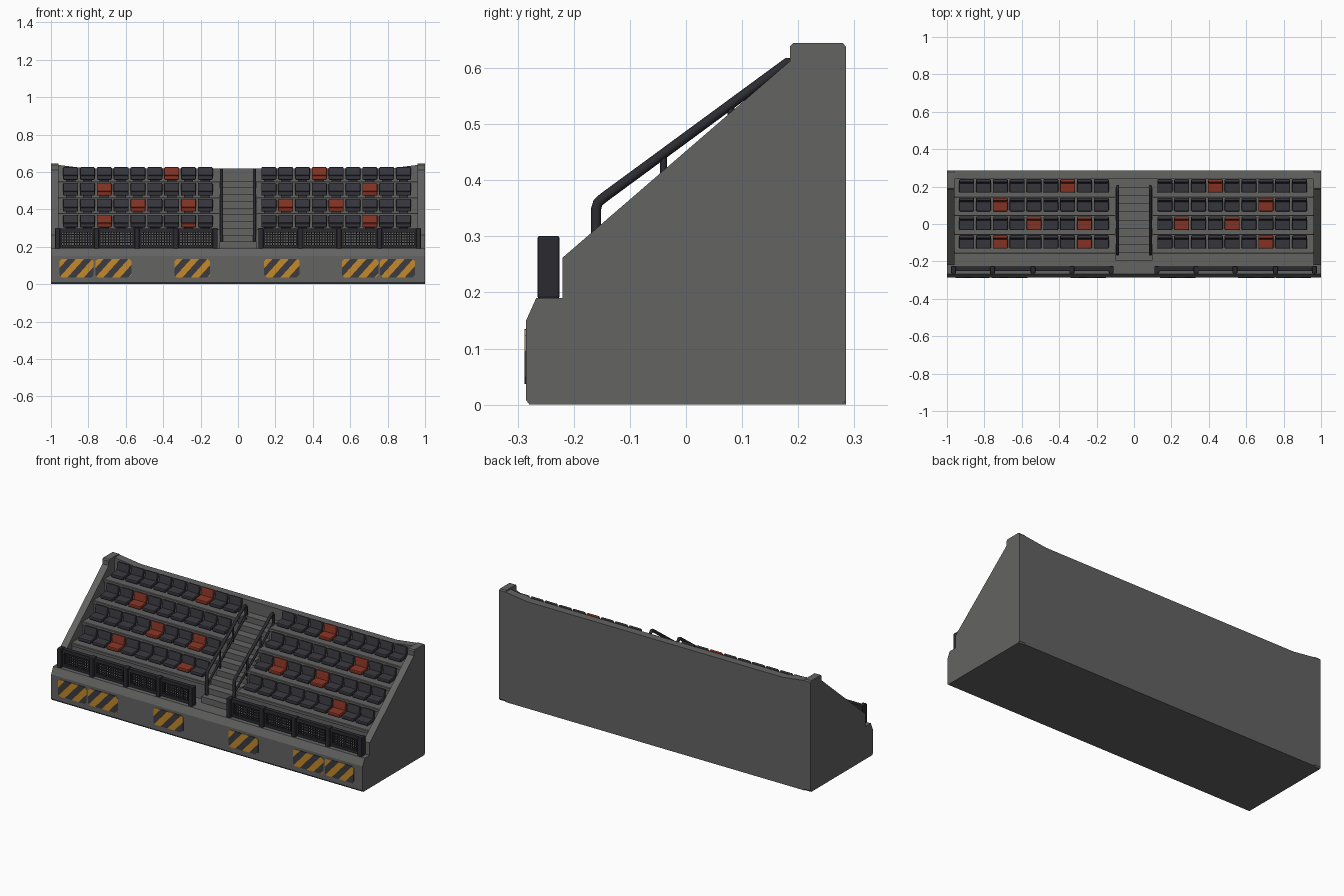
import bpy, bmesh, math
from mathutils import Matrix, Vector

if "Cube" in bpy.data.objects:
    bpy.data.objects.remove(bpy.data.objects["Cube"])


def material(name, r, g, b):
    m = bpy.data.materials.new(name)
    m.diffuse_color = (r, g, b, 1)
    m.use_nodes = True
    m.node_tree.nodes["Principled BSDF"].inputs["Base Color"].default_value = m.diffuse_color
    return m


CONCRETE = material("concrete grey", 0.125, 0.125, 0.123)
SEAT = material("seat charcoal", 0.038, 0.038, 0.048)
RED = material("seat rust red", 0.24, 0.035, 0.018)
METAL = material("railing dark metal", 0.024, 0.024, 0.030)
YELLOW = material("hazard yellow", 0.55, 0.25, 0.025)
BLACK = material("hazard charcoal", 0.045, 0.045, 0.052)


def link(name, data):
    ob = bpy.data.objects.new(name, data)
    bpy.context.collection.objects.link(ob)
    return ob


def finish(name, bm, mats):
    bmesh.ops.recalc_face_normals(bm, faces=bm.faces)
    me = bpy.data.meshes.new(name)
    bm.to_mesh(me)
    bm.free()
    for m in mats:
        me.materials.append(m)
    return me


def extrude(name, pts, axis, a, b, mat=CONCRETE):
    """Extrude a (y,z) profile along x, or an (x,z) profile along y."""
    bm = bmesh.new()
    if axis == 'x':
        vs = [bm.verts.new((a, p, z)) for p, z in pts]
        d = Vector((b - a, 0, 0))
    else:
        vs = [bm.verts.new((p, a, z)) for p, z in pts]
        d = Vector((0, b - a, 0))
    f = bm.faces.new(vs)
    r = bmesh.ops.extrude_face_region(bm, geom=[f], use_keep_orig=True)
    bmesh.ops.translate(bm, vec=d, verts=[v for v in r["geom"] if isinstance(v, bmesh.types.BMVert)])
    return link(name, finish(name, bm, [mat]))


def box(bm, c, s, mat=0, tilt=0.0, bevel=0.0):
    tmp = bmesh.new()
    bmesh.ops.create_cube(tmp, size=1, matrix=Matrix.Diagonal((*s, 1)))
    if bevel:
        bmesh.ops.bevel(tmp, geom=tmp.edges[:], offset=bevel, segments=2, profile=0.5, affect='EDGES')
    bmesh.ops.transform(tmp, matrix=Matrix.Translation(c) @ Matrix.Rotation(tilt, 4, 'X'), verts=tmp.verts)
    for f in tmp.faces:
        f.material_index = mat
    me = bpy.data.meshes.new("tmp")
    tmp.to_mesh(me)
    tmp.free()
    bm.from_mesh(me)
    bpy.data.meshes.remove(me)


# Row layout
ROWS = 4
PITCH_Y, PITCH_Z = 0.10, 0.085
TIER_Y, TIER_Z = -0.152, 0.295
FRONT = [(-0.279, 0), (-0.285, 0.008), (-0.285, 0.15), (-0.267, 0.19)]

# Seating tiers with front wall and walkway, one block per side
tier = FRONT + [(TIER_Y, 0.19)]
for k in range(ROWS):
    y, z = TIER_Y + k * PITCH_Y, TIER_Z + k * PITCH_Z
    tier += [(y, z - 0.018), (y - 0.006, z - 0.018), (y - 0.006, z - 0.003), (y - 0.003, z)]
    tier.append((y + PITCH_Y if k < ROWS - 1 else 0.24, z))
tier.append((0.24, 0))
extrude("seating_tiers_left", tier, 'x', -0.96, -0.1)
extrude("seating_tiers_right", tier, 'x', 0.1, 0.96)

# Central stairs
stairs = FRONT + [(-0.19, 0.19)]
for i in range(10):
    y, z = -0.19 + 0.043 * i, 0.228 + 0.036 * i
    stairs += [(y, z - 0.01), (y - 0.005, z - 0.01), (y - 0.005, z), (y + 0.043, z)]
stairs.append((0.24, 0))
extrude("central_stairs", stairs, 'x', -0.1, 0.1)

# Side walls
wall = FRONT + [(-0.22, 0.19), (-0.22, 0.262), (0.185, 0.612), (0.185, 0.638), (0.191, 0.645),
                (0.279, 0.645), (0.285, 0.638), (0.285, 0.008), (0.279, 0)]
extrude("side_wall_left", wall, 'x', -1.0, -0.96)
extrude("side_wall_right", wall, 'x', 0.96, 1.0)

# Back wall rising toward both ends
extrude("back_wall", [(-0.96, 0), (0.96, 0), (0.96, 0.638), (0.82, 0.62), (-0.82, 0.62), (-0.96, 0.638)],
        'y', 0.24, 0.285)


# Seats: cushion, backrest and hidden pedestal
def seat_mesh(name, cushion, back):
    bm = bmesh.new()
    box(bm, (0, -0.008, 0.021), (0.08, 0.056, 0.022), cushion, 0.08, 0.006)
    box(bm, (0, 0.024, 0.045), (0.08, 0.017, 0.062), back, -0.15, 0.006)
    box(bm, (0, 0.004, 0.007), (0.05, 0.03, 0.016), 0)
    return finish(name, bm, [SEAT, RED])


plain = seat_mesh("seat", 0, 0)
red = seat_mesh("red_seat", 1, 1)
red_cushion = seat_mesh("red_cushion_seat", 1, 0)
RED_SEATS = {(0, -8): red, (0, -3): red_cushion, (0, 7): red, (1, -6): red, (1, -3): red, (1, 2): red,
             (1, 5): red, (2, -8): red, (2, 7): red, (3, -4): red, (3, 4): red}
for k in range(ROWS):
    for n in range(1, 10):
        for side in (-1, 1):
            x = 0.075 + 0.09 * n if side > 0 else -(0.085 + 0.09 * n)
            idx = side * n
            # left side counts outward: -0.175 is 1, -0.265 is 2
            key = (k, idx if side > 0 else idx - 1)
            ob = link("seat", RED_SEATS.get(key, plain))
            ob.location = (x, -0.096 + k * PITCH_Y, TIER_Z + k * PITCH_Z)

# Front guard fence: posts, beams and wire mesh
POSTS = [0.122, 0.332, 0.54, 0.757, 0.965]
for side in (-1, 1):
    bm = bmesh.new()
    for p in POSTS:
        box(bm, (side * p, -0.245, 0.245), (0.026, 0.04, 0.112), bevel=0.005)
    mid, length = side * (POSTS[0] + POSTS[-1]) / 2, POSTS[-1] - POSTS[0]
    box(bm, (mid, -0.24, 0.287), (length, 0.024, 0.02))
    box(bm, (mid, -0.24, 0.202), (length, 0.02, 0.016))
    for a, b in zip(POSTS, POSTS[1:]):
        for e in (a + 0.017, b - 0.017):
            box(bm, (side * e, -0.24, 0.245), (0.012, 0.02, 0.08))
        for j in range(1, 12):
            x = a + 0.02 + (b - a - 0.04) * j / 12
            box(bm, (side * x, -0.24, 0.245), (0.005, 0.005, 0.08))
    for j in range(1, 5):
        box(bm, (mid, -0.24, 0.208 + 0.0145 * j), (length, 0.005, 0.005))
    link("guard_fence", finish("guard_fence", bm, [METAL]))


# Stair handrails
def tube(name, pts, r):
    cu = bpy.data.curves.new(name, 'CURVE')
    cu.dimensions = '3D'
    cu.bevel_depth = r
    cu.bevel_resolution = 2
    cu.use_fill_caps = True
    sp = cu.splines.new('POLY')
    sp.points.add(len(pts) - 1)
    for q, p in zip(sp.points, pts):
        q.co = (*p, 1)
    cu.materials.append(METAL)
    return link(name, cu)


for x in (-0.088, 0.088):
    tube("handrail", [(x, -0.16, 0.2), (x, -0.16, 0.35), (x, -0.157, 0.36), (x, -0.148, 0.368),
                      (x, 0.18, 0.609), (x, 0.192, 0.611), (x, 0.2, 0.6), (x, 0.2, 0.53)], 0.009)
    tube("lower_rail", [(x, -0.16, 0.285), (x, 0.2, 0.55)], 0.006)
    for y in (-0.04, 0.08):
        t = (y + 0.148) / 0.328
        tube("rail_post", [(x, y, 0.2 + 0.3 * t), (x, y, 0.368 + 0.241 * t)], 0.006)


# Hazard stripe plates on the front wall
def hazard(x0, x1, z0=0.037, z1=0.135, period=0.088):
    bm = bmesh.new()
    box(bm, ((x0 + x1) / 2, -0.2855, (z0 + z1) / 2), (x1 - x0, 0.005, z1 - z0))
    corners = [e for e in bm.edges if abs(e.verts[0].co.y - e.verts[1].co.y) > 0.001]
    bmesh.ops.bevel(bm, geom=corners, offset=0.012, segments=1, affect='EDGES')
    n = Vector((1, 0, -0.9))
    for j in range(-4, 8):
        co = Vector((x0 + j * period / 2, -0.285, z0))
        bmesh.ops.bisect_plane(bm, geom=bm.verts[:] + bm.edges[:] + bm.faces[:], plane_co=co, plane_no=n)
    for f in bm.faces:
        c = f.calc_center_median()
        s = ((c.x - x0) - 0.9 * (c.z - z0)) / (period / 2)
        f.material_index = 1 if math.floor(s) % 2 == 0 else 0
    link("hazard_plate", finish("hazard_plate", bm, [BLACK, YELLOW]))


for x0, x1 in ((-0.955, -0.772), (-0.762, -0.57), (-0.34, -0.15), (0.14, 0.33), (0.555, 0.75), (0.76, 0.945)):
    hazard(x0, x1)
